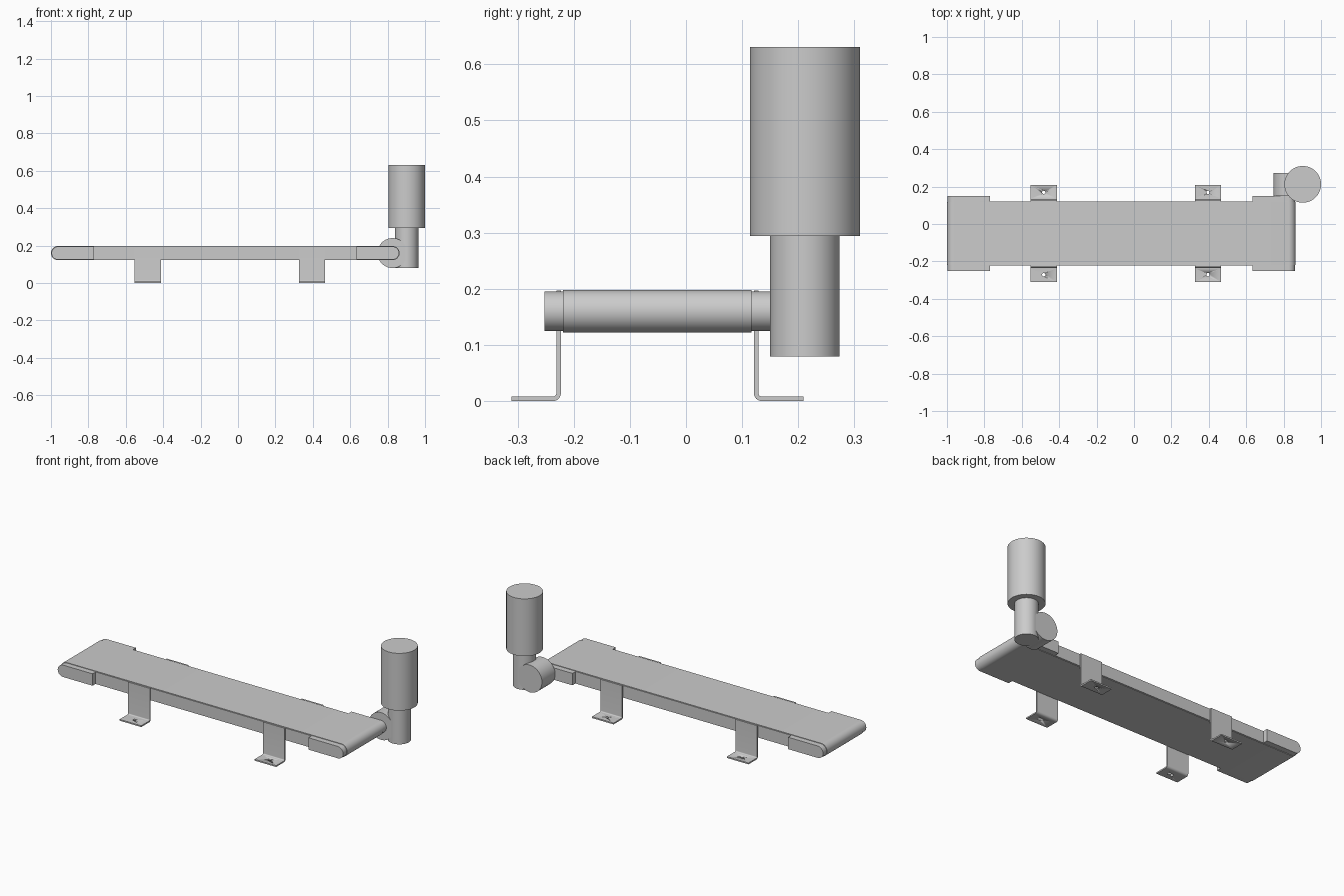
import bpy, bmesh, math
from mathutils import Vector

if "Cube" in bpy.data.objects:
    bpy.data.objects.remove(bpy.data.objects["Cube"])

CY, CZ = -0.051, 0.16          # conveyor centre line
X0, X1 = -1.0, 0.864           # conveyor ends


def smooth(ob):
    bpy.ops.object.select_all(action='DESELECT')
    ob.select_set(True)
    bpy.context.view_layer.objects.active = ob
    bpy.ops.object.shade_smooth_by_angle(angle=math.radians(35))
    return ob


def prism(name, pts, offset):
    """Extrude a closed outline of 3D points along offset."""
    bm = bmesh.new()
    face = bm.faces.new([bm.verts.new(p) for p in pts])
    ext = bmesh.ops.extrude_face_region(bm, geom=[face])
    bmesh.ops.translate(bm, vec=Vector(offset),
                        verts=[v for v in ext['geom'] if isinstance(v, bmesh.types.BMVert)])
    bmesh.ops.recalc_face_normals(bm, faces=bm.faces)
    me = bpy.data.meshes.new(name)
    bm.to_mesh(me)
    bm.free()
    ob = bpy.data.objects.new(name, me)
    bpy.context.collection.objects.link(ob)
    return smooth(ob)


def cylinder(name, r, depth, loc, rot=(0, 0, 0), sides=64):
    bpy.ops.mesh.primitive_cylinder_add(vertices=sides, radius=r, depth=depth,
                                        location=loc, rotation=rot)
    ob = bpy.context.object
    ob.name = name
    return smooth(ob)


def arc(cx, cz, r, a0, a1, n=20):
    return [(cx + r * math.cos(math.radians(a0 + (a1 - a0) * i / n)),
             cz + r * math.sin(math.radians(a0 + (a1 - a0) * i / n))) for i in range(n + 1)]


# Belt loop with rounded ends
r = 0.038
belt = arc(X1 - r, CZ, r, -90, 90) + arc(X0 + r, CZ, r, 90, 270)
prism("belt", [(x, CY - 0.168, z) for x, z in belt], (0, 0.336, 0))

# Frame between the end plates
h = 0.035
frame = [(X0 + r, CZ - h), (X1 - r, CZ - h), (X1 - r, CZ + h), (X0 + r, CZ + h)]
prism("frame", [(x, CY - 0.172, z) for x, z in frame], (0, 0.344, 0))

# Roller bearing covers, one rounded end each
left_cover = arc(X0 + 0.003 + h, CZ, h, 90, 270) + [(-0.77, CZ - h), (-0.77, CZ + h)]
mid = (X0 + X1) / 2
right_cover = [(2 * mid - x, z) for x, z in left_cover]
for end, outline in (("left", left_cover), ("right", right_cover)):
    for side, s in (("front", -1), ("back", 1)):
        prism(f"{end}_{side}_bearing_cover",
              [(x, CY + s * 0.16, z) for x, z in outline], (0, s * 0.041, 0))

# Bent sheet feet with a bolt hole
t, bend, wall = 0.008, 0.014, 0.172
profile = ([(wall, 0.197)] + arc(wall + bend, bend, bend, 180, 270, 8)
           + [(0.26, 0), (0.26, t)]
           + arc(wall + bend, bend, bend - t, 270, 180, 8) + [(wall + t, 0.197)])
for end, x in (("left", -0.553), ("right", 0.325)):
    for side, s in (("front", -1), ("back", 1)):
        foot = prism(f"{end}_{side}_foot", [(x, CY + s * y, z) for y, z in profile], (0.141, 0, 0))
        drill = cylinder("bolt_hole_cutter", 0.009, 0.05, (x + 0.0705, CY + s * 0.22, 0), sides=24)
        drill.hide_render = True
        drill.hide_set(True)
        cut = foot.modifiers.new("bolt_hole", 'BOOLEAN')
        cut.object = drill
        cut.operation = 'DIFFERENCE'
        cut.solver = 'EXACT'
        bpy.context.view_layer.objects.active = foot
        bpy.ops.object.modifier_apply(modifier=cut.name)
        bpy.data.objects.remove(drill)

# Drive: cross gear housing, upright gearbox, motor
MX, MY = 0.902, 0.212
cylinder("gear_housing", 0.08, 0.123, (0.826, MY, CZ), (math.pi / 2, 0, 0))
cylinder("gearbox", 0.062, 0.216, (MX, MY, 0.187))
cylinder("motor", 0.098, 0.337, (MX, MY, 0.4625))
